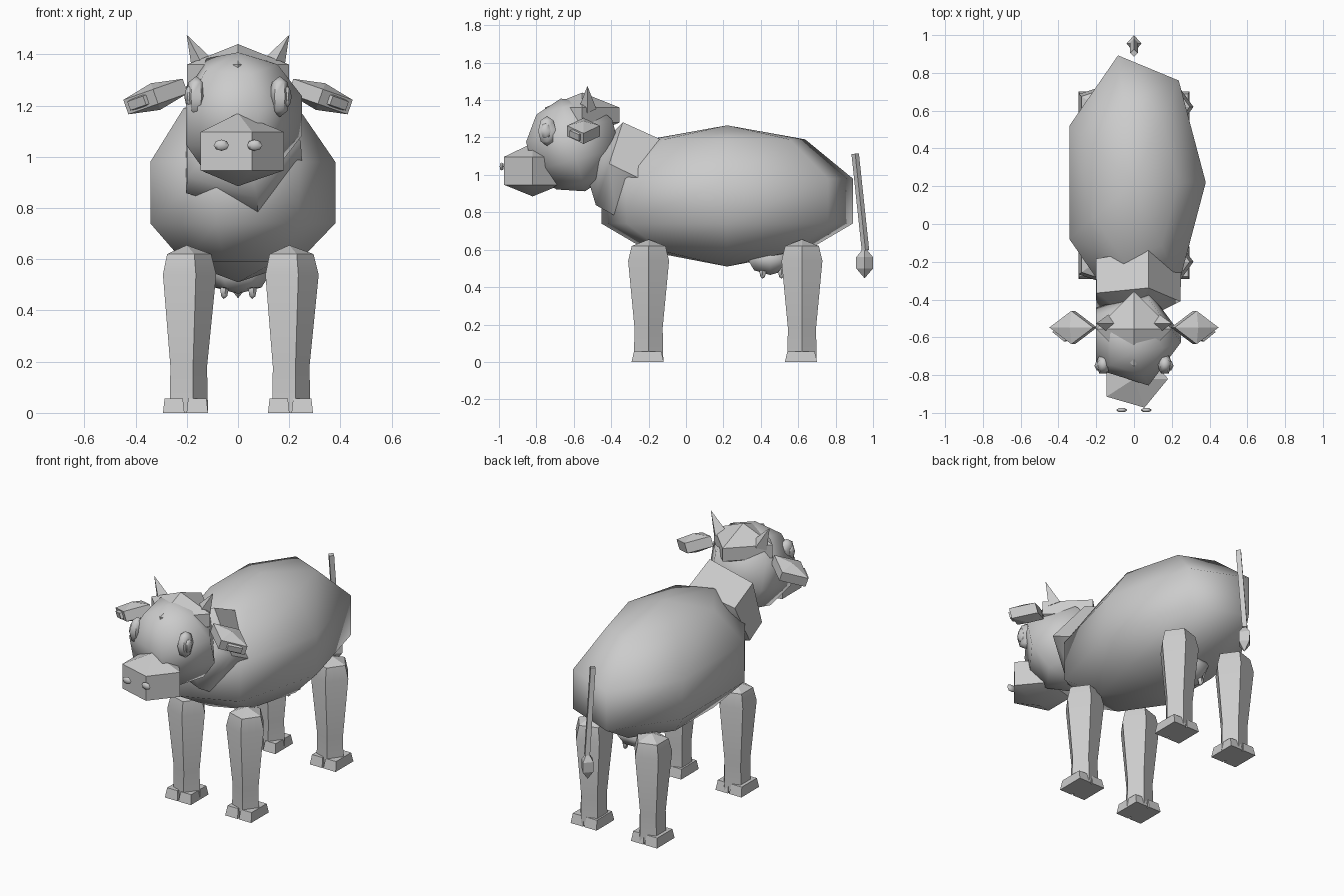
import bpy
import bmesh
from math import sin, cos, pi, tau, radians
from mathutils import Matrix, Vector, Euler

if "Cube" in bpy.data.objects:
    bpy.data.objects.remove(bpy.data.objects["Cube"], do_unlink=True)

GREY = (0.6, 0.6, 0.6, 1.0)
hide = bpy.data.materials.new("plain grey")
hide.use_nodes = True
hide.diffuse_color = GREY
hide.node_tree.nodes["Principled BSDF"].inputs["Base Color"].default_value = GREY


def finish(name, bm, loc, scale, rot, angle):
    """Place a bmesh in the scene as a shaded object."""
    matrix = Matrix.LocRotScale(Vector(loc), Euler(rot), Vector(scale))
    bm.transform(matrix)
    bmesh.ops.recalc_face_normals(bm, faces=bm.faces)
    mesh = bpy.data.meshes.new(name)
    bm.to_mesh(mesh)
    bm.free()
    mesh.materials.append(hide)
    obj = bpy.data.objects.new(name, mesh)
    bpy.context.collection.objects.link(obj)
    if angle:
        bpy.ops.object.select_all(action="DESELECT")
        obj.select_set(True)
        bpy.context.view_layer.objects.active = obj
        bpy.ops.object.shade_smooth_by_angle(angle=radians(angle))
    return obj


def loft(name, sides, rings, loc=(0, 0, 0), scale=(1, 1, 1), rot=(0, 0, 0), angle=0):
    """Skin rings given as (radius, z, y, tilt); a zero radius makes a point."""
    bm = bmesh.new()
    loops = []
    for radius, z, *rest in rings:
        y, tilt = rest or (0, 0)
        turn = Matrix.Rotation(tilt, 3, "X")
        loop = []
        for i in range(sides if radius else 1):
            a = tau * i / sides
            p = turn @ Vector((radius * cos(a), radius * sin(a), 0))
            loop.append(bm.verts.new(p + Vector((0, y, z))))
        loops.append(loop)
    for low, high in zip(loops, loops[1:]):
        for i in range(sides):
            j = (i + 1) % sides
            corners = [low[i % len(low)], low[j % len(low)],
                       high[j % len(high)], high[i % len(high)]]
            bm.faces.new(list(dict.fromkeys(corners)))
    for end in (loops[0], loops[-1]):
        if len(end) > 2:
            bm.faces.new(end)
    return finish(name, bm, loc, scale, rot, angle)


def ball(stacks):
    """Ring profile of a coarse ball whose widest ring has radius one."""
    widest = max(sin(pi * i / stacks) for i in range(stacks))
    middle = [(sin(pi * i / stacks) / widest, -cos(pi * i / stacks))
              for i in range(1, stacks)]
    return [(0, -1)] + middle + [(0, 1)]


# Torso
loft("body", 7, [(0, 0.51), (0.62, 0.59), (1, 0.74), (1, 0.98), (0.62, 1.19), (0, 1.265)],
     loc=(0, 0.22, 0), scale=(0.38, 0.69, 1), angle=58)

# Neck
loft("neck", 5, [(0, 0.92, -0.15, 0),
                 (0.25, 0.985, -0.257, radians(60)),
                 (0.245, 1.06, -0.41, radians(72)),
                 (0.155, 1.09, -0.455, radians(65)),
                 (0, 1.11, -0.49, 0)], angle=50)

# Head, crown and muzzle
loft("head", 5, ball(5), loc=(0, -0.605, 1.16), scale=(0.25, 0.25, 0.256),
     rot=(0.257, 0, 0), angle=80)
loft("crown", 4, [(0, -0.12), (0.2, -0.04), (0.2, 0.04), (0, 0.12)],
     loc=(0, -0.555, 1.32), angle=30)
loft("muzzle", 5, [(0, 0.885), (1, 0.947), (1, 1.097), (0, 1.17)],
     loc=(0, -0.82, 0), scale=(0.18, 0.16, 1), angle=30)

# Paired face parts
for side, label in ((1, "left"), (-1, "right")):
    loft(label + "_nostril", 6, ball(4), loc=(side * 0.065, -0.985, 1.045),
         scale=(0.03, 0.013, 0.022), angle=60)
    loft(label + "_eye", 6, ball(4), loc=(side * 0.163, -0.743, 1.235),
         scale=(0.042, 0.055, 0.08), angle=60)
    loft(label + "_pupil", 6, ball(4), loc=(side * 0.185, -0.75, 1.235),
         scale=(0.025, 0.03, 0.045), angle=60)
    loft(label + "_ear", 4, [(0, -0.055), (1, -0.03), (1, 0.03), (0, 0.055)],
         loc=(side * 0.322, -0.548, 1.235), scale=(0.123, 0.088, 1),
         rot=(0, side * 0.34, 0))
    loft(label + "_inner_ear", 4, [(0, -0.03), (1, -0.018), (1, 0.018), (0, 0.03)],
         loc=(side * 0.365, -0.572, 1.22), scale=(0.065, 0.05, 1),
         rot=(0, side * 0.34, 0))
    loft(label + "_horn", 4, [(0.048, -0.02), (0, 0.12)],
         loc=(side * 0.145, -0.527, 1.37), rot=(0, side * 0.48, 0))

# Legs with split hooves
LEG = [(0.083, 0), (0.079, 0.18), (0.115, 0.54), (0.095, 0.62), (0, 0.655)]
for y, place in ((-0.2, "front"), (0.62, "rear")):
    for side, label in ((1, "left"), (-1, "right")):
        name = f"{place}_{label}"
        x = side * 0.205
        loft(name + "_leg", 5, LEG, loc=(side * 0.2, y, 0), angle=25)
        for toe in (1, -1):
            loft(f"{name}_{'outer' if toe == side else 'inner'}_toe", 4,
                 [(0.707, 0), (0.6, 0.057)], loc=(x, y - 0.005, 0),
                 scale=(1, 1, 1)).data.transform(
                Matrix.Translation((x + toe * 0.046, y - 0.005, 0))
                @ Matrix.Diagonal((0.084, 0.172, 1, 1))
                @ Matrix.Rotation(pi / 4, 4, "Z")
                @ Matrix.Translation((-x, 0.005 - y, 0)))

# Udder and teats
loft("udder", 6, ball(4), loc=(0, 0.45, 0.55), scale=(0.13, 0.14, 0.085), angle=60)
for x in (-0.055, 0.055):
    for y in (0.41, 0.51):
        loft("teat", 5, ball(4), loc=(x, y, 0.48), scale=(0.018, 0.018, 0.035), angle=60)

# Tail
loft("tail", 4, [(0.02, -0.26), (0.02, 0.26)], loc=(0, 0.932, 0.855), rot=(0.106, 0, 0))
loft("tail_tuft", 4, [(0, 0.447), (1, 0.5), (1, 0.56), (0, 0.615)],
     loc=(0, 0.955, 0), scale=(0.04, 0.045, 1))
